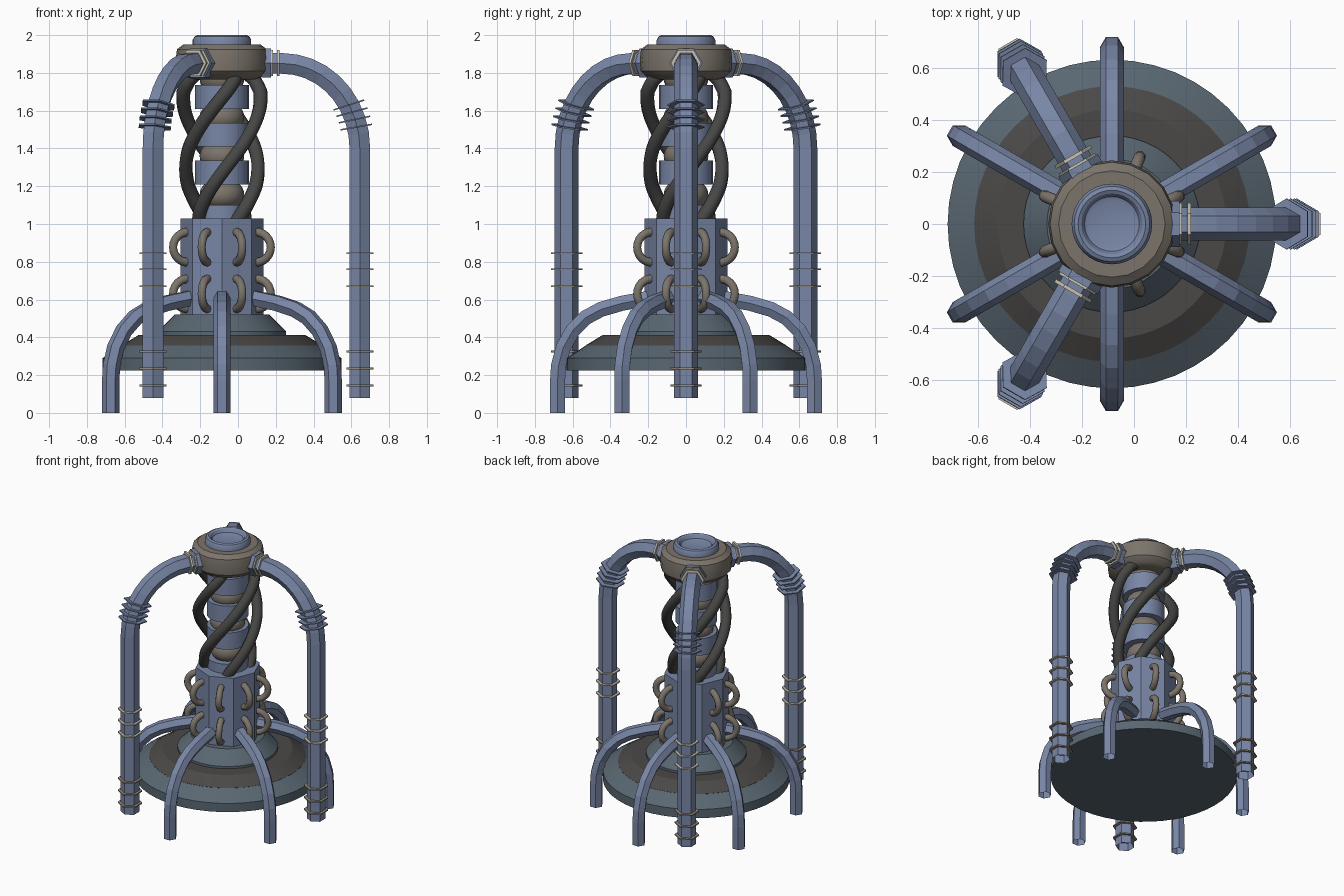
import bpy, bmesh, math
from mathutils import Vector

if "Cube" in bpy.data.objects:
    bpy.data.objects.remove(bpy.data.objects["Cube"])

CX = -0.085  # the column axis sits a little left of the origin


def mat(name, r, g, b):
    m = bpy.data.materials.new(name)
    m.diffuse_color = (r, g, b, 1)
    m.use_nodes = True
    m.node_tree.nodes["Principled BSDF"].inputs["Base Color"].default_value = m.diffuse_color
    return m


BLUE = mat("steel blue", 0.19, 0.24, 0.38)
SLATE = mat("slate", 0.10, 0.135, 0.165)
DARK = mat("dark brown grey", 0.07, 0.066, 0.063)
TUBE = mat("tube charcoal", 0.062, 0.062, 0.06)
BROWN = mat("warm grey", 0.20, 0.175, 0.145)
CREAM = mat("cream", 0.58, 0.54, 0.45)
TAN = mat("tan", 0.33, 0.28, 0.21)


def finish(bm, name, material, angle=0.0, smooth=False):
    bmesh.ops.remove_doubles(bm, verts=bm.verts, dist=1e-5)
    bmesh.ops.recalc_face_normals(bm, faces=bm.faces)
    me = bpy.data.meshes.new(name)
    bm.to_mesh(me)
    bm.free()
    ob = bpy.data.objects.new(name, me)
    bpy.context.collection.objects.link(ob)
    me.materials.append(material)
    ob.location = (CX, 0, 0)
    ob.rotation_euler = (0, 0, angle)
    if smooth:
        bpy.ops.object.select_all(action='DESELECT')
        ob.select_set(True)
        bpy.context.view_layer.objects.active = ob
        bpy.ops.object.shade_smooth_by_angle(angle=math.radians(30))
    return ob


def bridge(bm, a, b):
    n = len(a)
    for i in range(n):
        bm.faces.new((a[i], a[(i + 1) % n], b[(i + 1) % n], b[i]))


def lathe(name, profile, n, material, smooth=True):
    """Spin (radius, z) points about the axis, closing both ends flat."""
    bm = bmesh.new()
    rings = [[bm.verts.new((r * math.cos(2 * math.pi * i / n),
                            r * math.sin(2 * math.pi * i / n), z))
              for i in range(n)] for r, z in profile]
    for a, b in zip(rings, rings[1:]):
        bridge(bm, a, b)
    bm.faces.new(rings[0])
    bm.faces.new(rings[-1])
    return finish(bm, name, material, 0, smooth)


def hex_ring(bm, r, z, t, size):
    """Hexagon at (r, 0, z) across direction t, corners pointing sideways."""
    side = Vector((0, 1, 0))
    up = t.cross(side)
    return [bm.verts.new(Vector((r, 0, z)) + size *
                         (side * math.cos(k * math.pi / 3) + up * math.sin(k * math.pi / 3)))
            for k in range(6)]


def hex_tube(name, path, size, material, angle):
    bm = bmesh.new()
    rings = []
    for i, (r, z) in enumerate(path):
        a, b = path[max(i - 1, 0)], path[min(i + 1, len(path) - 1)]
        t = Vector((b[0] - a[0], 0, b[1] - a[1])).normalized()
        rings.append(hex_ring(bm, r, z, t, size))
    for a, b in zip(rings, rings[1:]):
        bridge(bm, a, b)
    return finish(bm, name, material, angle)


def hex_plates(name, spots, size, thick, material, angle):
    """Thin hexagonal collars at (r, z, tilt of the axis in degrees)."""
    bm = bmesh.new()
    for r, z, tilt in spots:
        a = math.radians(tilt)
        t = Vector((math.cos(a), 0, math.sin(a)))
        lo = hex_ring(bm, r - t.x * thick / 2, z - t.z * thick / 2, t, size)
        hi = hex_ring(bm, r + t.x * thick / 2, z + t.z * thick / 2, t, size)
        bridge(bm, lo, hi)
        bm.faces.new(lo)
        bm.faces.new(hi)
    return finish(bm, name, material, angle)


def round_tube(name, points, radius, material, angle):
    cu = bpy.data.curves.new(name, 'CURVE')
    cu.dimensions = '3D'
    cu.bevel_depth = radius
    cu.bevel_resolution = 2
    cu.use_fill_caps = True
    sp = cu.splines.new('POLY')
    sp.points.add(len(points) - 1)
    for p, co in zip(sp.points, points):
        p.co = (*co, 1)
    ob = bpy.data.objects.new(name, cu)
    bpy.context.collection.objects.link(ob)
    cu.materials.append(material)
    ob.location = (CX, 0, 0)
    ob.rotation_euler = (0, 0, angle)
    bpy.ops.object.select_all(action='DESELECT')
    ob.select_set(True)
    bpy.context.view_layer.objects.active = ob
    bpy.ops.object.convert(target='MESH')
    bpy.ops.object.shade_smooth_by_angle(angle=math.radians(50))


# stepped base disc
lathe("base_disc", [(0.632, 0.225), (0.632, 0.29), (0.53, 0.357)], 48, SLATE)
lathe("base_middle", [(0.53, 0.35), (0.53, 0.358), (0.44, 0.413)], 48, DARK)
lathe("base_cone", [(0.34, 0.40), (0.34, 0.43), (0.25, 0.52)], 48, SLATE)

# lower column and the stacked core above it
lathe("lower_column", [(0.22, 0.50), (0.22, 1.03)], 8, BLUE, False)
lathe("core_foot", [(0.14, 1.02), (0.14, 1.10)], 24, BLUE)
for i in range(3):
    z = 1.21 + 0.2 * i
    lathe(f"core_segment_{i}", [(0.142, z), (0.142, z + 0.125)], 24, BLUE)
for i in range(4):
    z = 1.155 + 0.205 * i
    lathe(f"core_joint_{i}",
          [(0.118 * math.cos(a) ** 0.6, z + 0.075 * math.sin(a))
           for a in (math.radians(d) for d in range(-75, 76, 15))], 20, BROWN)

# head and dished cap
lathe("head_ring", [(0.17, 1.765), (0.205, 1.775), (0.24, 1.81), (0.245, 1.87),
                    (0.238, 1.925), (0.205, 1.95)], 20, BROWN)
lathe("head_cap", [(0.155, 1.94), (0.155, 1.975), (0.145, 1.993), (0.13, 2.0),
                   (0.117, 1.993), (0.105, 1.972), (0.085, 1.965)], 32, BLUE)

# twisted tubes around the core
KNOTS = [(1.00, 0.14), (1.08, 0.165), (1.2, 0.185), (1.4, 0.20), (1.6, 0.205),
         (1.70, 0.205), (1.76, 0.185), (1.80, 0.15)]


def radius_at(z):
    for (z0, r0), (z1, r1) in zip(KNOTS, KNOTS[1:]):
        if z <= z1:
            return r0 + (r1 - r0) * (z - z0) / (z1 - z0)
    return KNOTS[-1][1]


helix = []
for i in range(41):
    z = 1.00 + 0.02 * i
    a = math.pi + 2 * math.pi * (z - 1.27) / 1.6
    helix.append((radius_at(z) * math.cos(a), radius_at(z) * math.sin(a), z))
for k in range(4):
    round_tube(f"twisted_tube_{k}", helix, 0.037, TUBE, k * math.pi / 2)

# two rows of handle loops on the column
for row, zc in enumerate((0.63, 0.877)):
    loop = [(0.195 + 0.085 * math.cos(a), 0, zc + 0.08 * math.sin(a))
            for a in (math.radians(d) for d in range(-90, 91, 15))]
    for k in range(8):
        round_tube(f"loop_{row}_{k}", loop, 0.023, BROWN, math.radians(22.5 + 45 * k))

# three tall arms with collars
arm = [(0.20, 1.852), (0.32, 1.85)]
arm += [(0.32 + 0.41 * math.sin(math.radians(d)), 1.40 + 0.45 * math.cos(math.radians(d)))
        for d in range(10, 91, 10)]
arm += [(0.73, 0.08)]
for k in range(3):
    a = k * math.tau / 3
    hex_tube(f"arm_{k}", arm, 0.063, BLUE, a)
    hex_plates(f"arm_socket_{k}", [(0.235, 1.852, 0)], 0.088, 0.05, BLUE, a)
    hex_plates(f"arm_head_collars_{k}", [(0.262, 1.853, 0), (0.298, 1.853, 0)],
               0.08, 0.014, CREAM, a)
    hex_plates(f"arm_fins_{k}", [(0.672, 1.63, -72), (0.688, 1.592, -75),
                                 (0.702, 1.553, -78), (0.711, 1.513, -80)],
               0.098, 0.008, BLUE, a)
    hex_plates(f"arm_upper_bands_{k}", [(0.73, z, 90) for z in (0.845, 0.76, 0.67)],
               0.083, 0.009, CREAM, a)
    hex_plates(f"arm_lower_bands_{k}", [(0.73, z, 90) for z in (0.325, 0.235, 0.145)],
               0.083, 0.009, TAN, a)

# six curved feet
foot = [(0.15, 0.615), (0.34, 0.58), (0.45, 0.548), (0.53, 0.505), (0.60, 0.435),
        (0.65, 0.345), (0.675, 0.25), (0.68, 0.17), (0.68, 0.0)]
for k in range(6):
    hex_tube(f"foot_{k}", foot, 0.046, BLUE, math.radians(30 + 60 * k))
